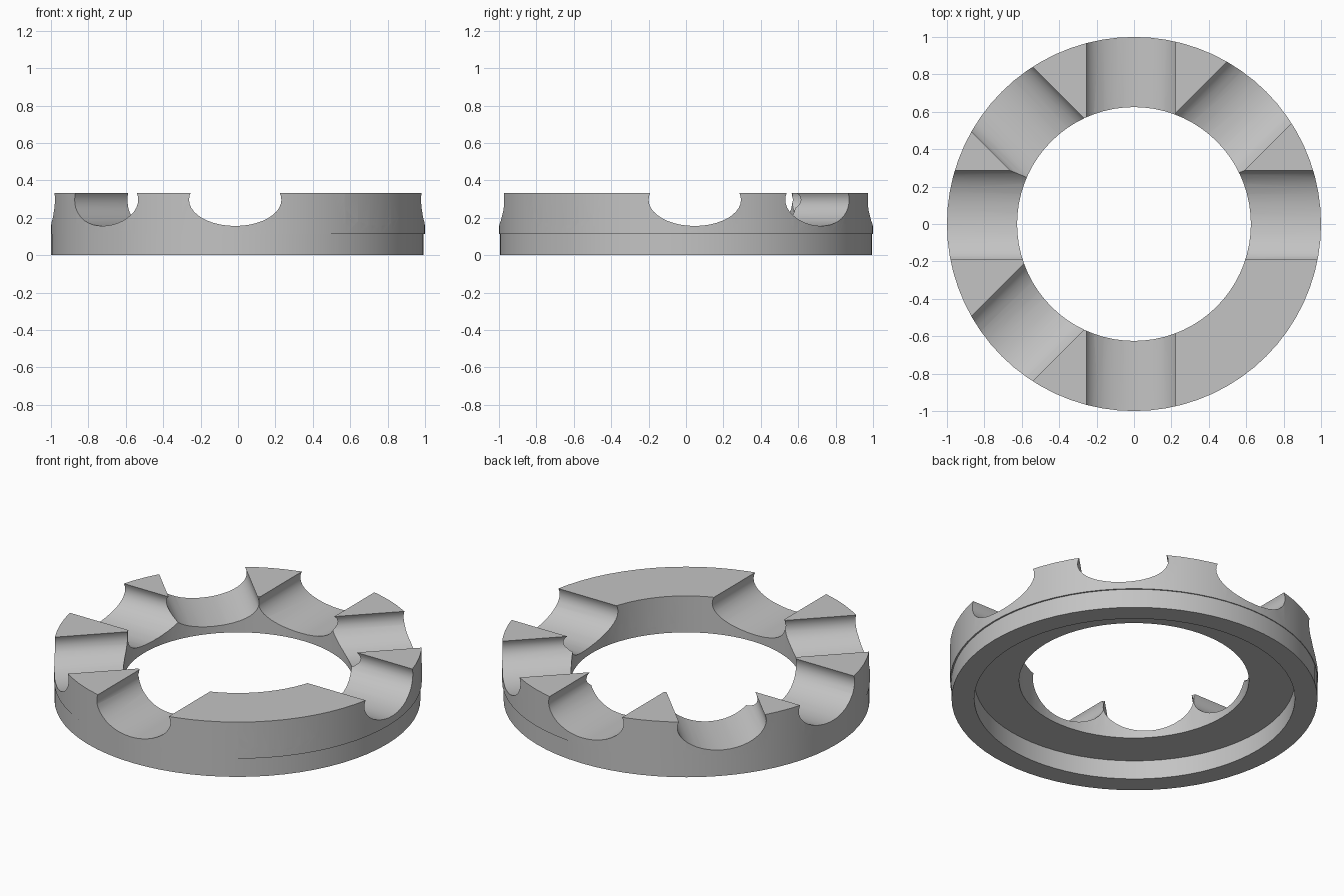
import bpy, bmesh, math
from mathutils import Matrix, Vector

if "Cube" in bpy.data.objects:
    bpy.data.objects.remove(bpy.data.objects["Cube"])

SEGMENTS = 72
HEIGHT = 0.332
FLOOR = 0.113

grey = bpy.data.materials.new("light grey")
grey.diffuse_color = (0.55, 0.55, 0.55, 1)
grey.use_nodes = True
grey.node_tree.nodes["Principled BSDF"].inputs["Base Color"].default_value = grey.diffuse_color


def finish(bm, name):
    bmesh.ops.recalc_face_normals(bm, faces=bm.faces)
    mesh = bpy.data.meshes.new(name)
    bm.to_mesh(mesh)
    bm.free()
    obj = bpy.data.objects.new(name, mesh)
    bpy.context.collection.objects.link(obj)
    mesh.materials.append(grey)
    return obj


def ring(name, inner, outer, bottom, top):
    """Rectangular profile swept round the z axis."""
    bm = bmesh.new()
    profile = [(inner, bottom), (outer, bottom), (outer, top), (inner, top)]
    loops = []
    for i in range(SEGMENTS):
        a = math.tau * i / SEGMENTS
        loops.append([bm.verts.new((r * math.cos(a), r * math.sin(a), z)) for r, z in profile])
    for i in range(SEGMENTS):
        a, b = loops[i], loops[(i + 1) % SEGMENTS]
        for j in range(4):
            k = (j + 1) % 4
            bm.faces.new((a[j], b[j], b[k], a[k]))
    return finish(bm, name)


def groove_cutter(angle, offset):
    """Elliptical bar lying along a radius, shifted sideways by offset."""
    bm = bmesh.new()
    bmesh.ops.create_cone(bm, cap_ends=True, segments=40, radius1=1, radius2=1, depth=0.9)
    # lay the bar along x and squash its section
    bm.transform(Matrix.Diagonal((1, 0.247, 0.14, 1)) @ Matrix.Rotation(math.pi / 2, 4, 'Y'))
    bm.transform(Matrix.Rotation(angle, 4, 'Z') @ Matrix.Translation(Vector((0.83, offset, 0.296))))
    cutter = finish(bm, "groove_cutter")
    cutter.hide_render = True
    return cutter


# Plain lower rim and the thick grooved ring above it
rim = ring("base_rim", 0.872, 0.995, 0, FLOOR)
rim.location.x = -0.004
body = ring("grooved_ring", 0.625, 1.0, FLOOR, HEIGHT)

# Eight rounded radial grooves, each a little off centre
offsets = [0.047, 0.024, 0.015, 0.027, -0.047, -0.027, -0.015, 0.058]
bpy.context.view_layer.objects.active = body
for i, offset in enumerate(offsets):
    cutter = groove_cutter(i * math.pi / 4, offset)
    mod = body.modifiers.new("groove", 'BOOLEAN')
    mod.operation = 'DIFFERENCE'
    mod.solver = 'EXACT'
    mod.object = cutter
    bpy.ops.object.modifier_apply(modifier=mod.name)
    bpy.data.objects.remove(cutter)

# Smooth curved walls, sharp edges kept
for obj in (rim, body):
    bpy.ops.object.select_all(action='DESELECT')
    obj.select_set(True)
    bpy.context.view_layer.objects.active = obj
    bpy.ops.object.shade_smooth_by_angle(angle=math.radians(30))
